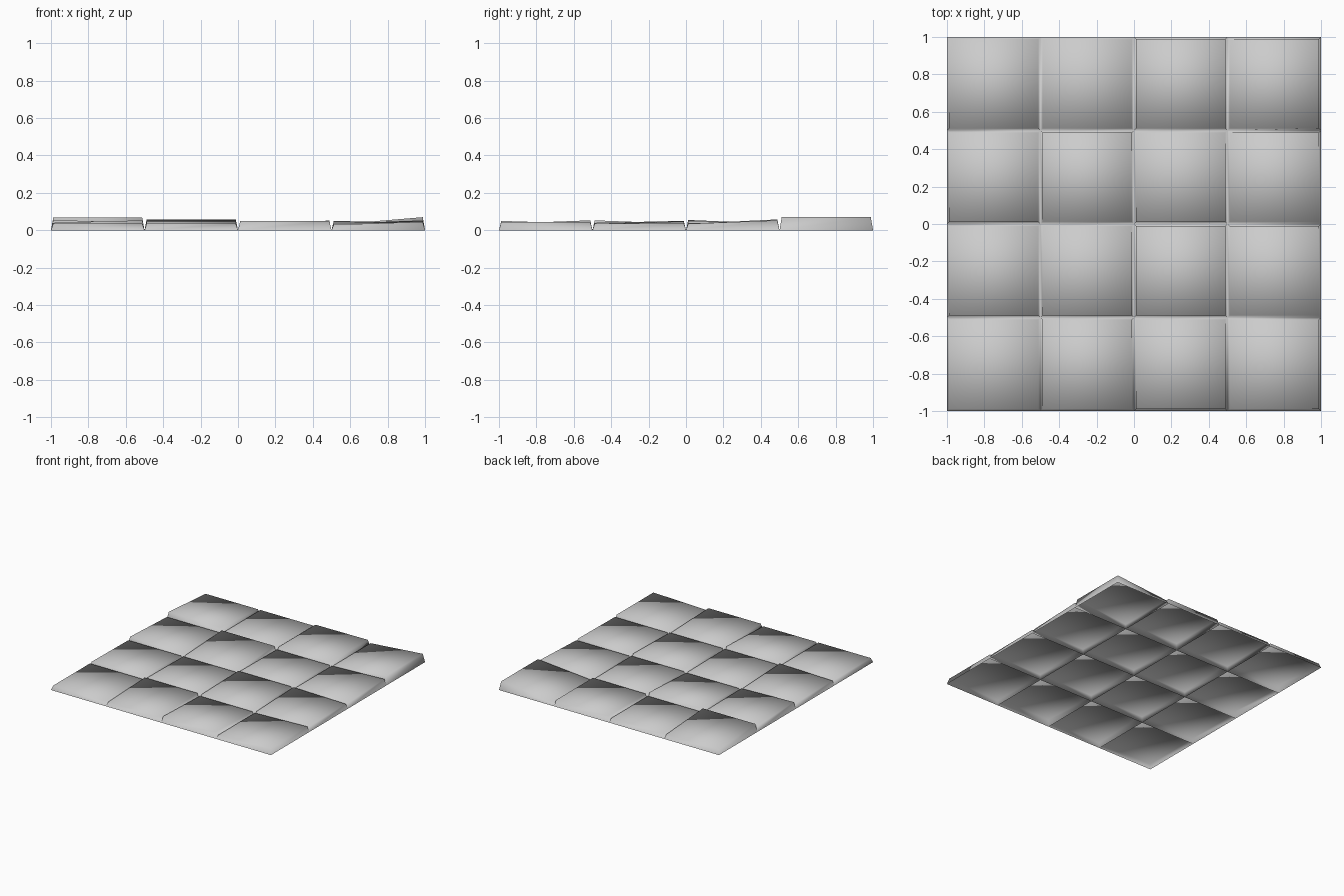
import bpy, bmesh

if "Cube" in bpy.data.objects:
    bpy.data.objects.remove(bpy.data.objects["Cube"])

# Corner heights of every slab in hundredths: front-left, front-right, back-left, back-right
# One line per row of slabs, from the front row to the back row
HEIGHTS = [
    [(3.5, 3.5, 3.5, 3.5), (3.5, 3.5, 5.3, 5.3), (5, 5, 3.5, 3.5), (3, 4.5, 3, 4.5)],
    [(4, 5.3, 3.5, 3.5), (4, 4, 3.5, 3.5), (4, 4, 5, 5), (3.5, 3.5, 5, 4)],
    [(5.5, 4, 3.5, 3.5), (3.5, 3.5, 5.8, 5.8), (4, 4, 3.5, 3.5), (3.5, 3.5, 3.5, 5.3)],
    [(6.7, 6.7, 3.5, 3.5), (3.5, 3.5, 3.5, 3.5), (4.8, 5.1, 4.8, 5.1), (3, 7, 3, 7)],
]
SIZE = 0.5     # slab pitch
INSET = 0.012  # lean of the slab sides


def add_slab(bm, col, row, heights):
    """Open-bottomed slab with leaning sides and an uneven top."""
    x0, y0 = -1 + col * SIZE, -1 + row * SIZE
    x1, y1 = x0 + SIZE, y0 + SIZE
    fl, fr, bl, br = (h / 100 for h in heights)
    base = [bm.verts.new((x, y, 0)) for x, y in
            ((x0, y0), (x1, y0), (x1, y1), (x0, y1))]
    i = INSET
    top = [bm.verts.new(p) for p in
           ((x0 + i, y0 + i, fl), (x1 - i, y0 + i, fr),
            (x1 - i, y1 - i, br), (x0 + i, y1 - i, bl))]
    bm.faces.new(top)
    for k in range(4):
        n = (k + 1) % 4
        bm.faces.new((base[k], base[n], top[n], top[k]))


# Paved floor: sixteen slabs joined along the bottoms of the grooves
bm = bmesh.new()
for row, line in enumerate(HEIGHTS):
    for col, heights in enumerate(line):
        add_slab(bm, col, row, heights)
bmesh.ops.remove_doubles(bm, verts=bm.verts, dist=0.0005)
for f in bm.faces:
    f.smooth = True

mesh = bpy.data.meshes.new("stone_floor")
bm.to_mesh(mesh)
bm.free()
floor = bpy.data.objects.new("stone_floor", mesh)
bpy.context.collection.objects.link(floor)
